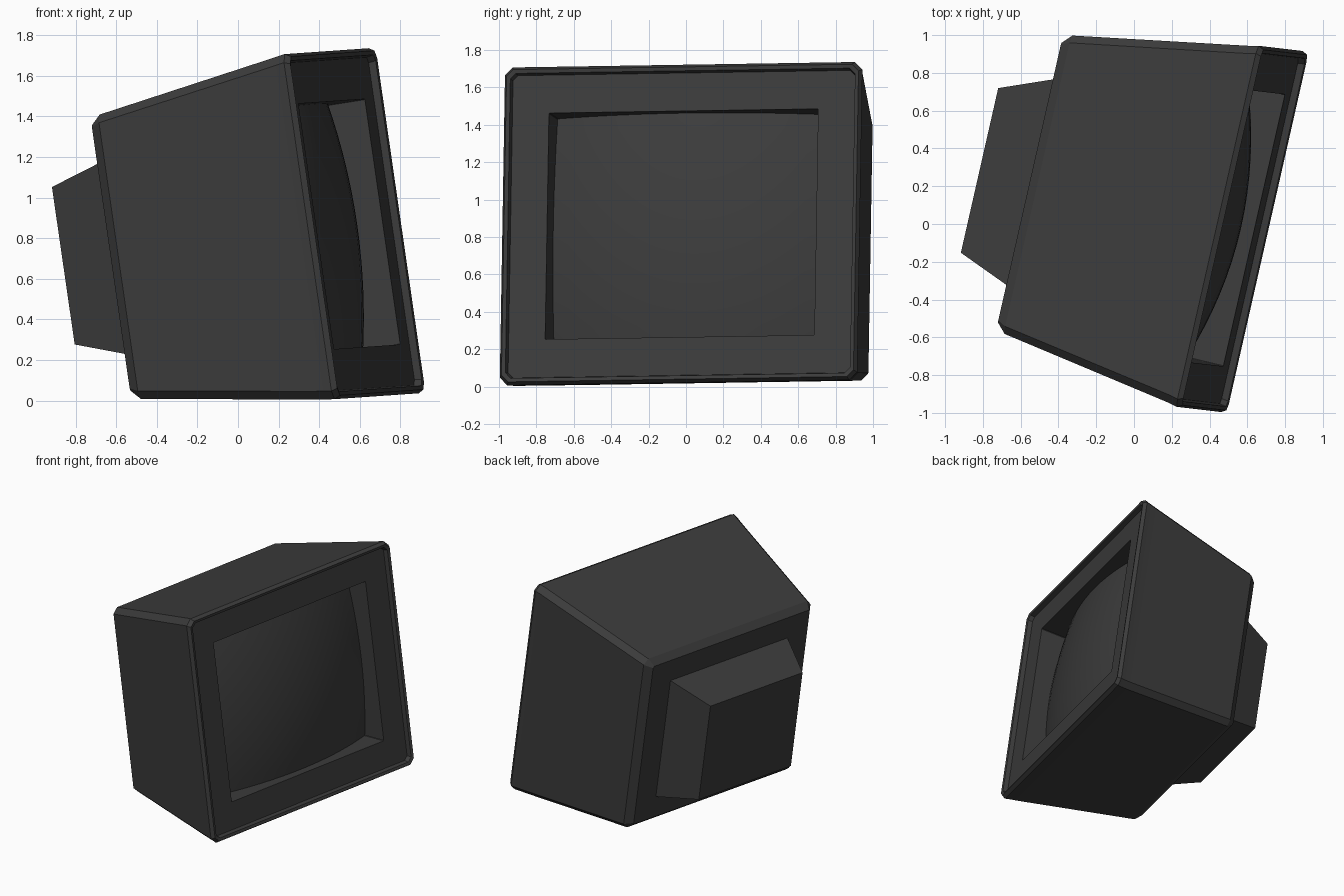
import bpy, bmesh, math
from mathutils import Vector

if "Cube" in bpy.data.objects:
    bpy.data.objects.remove(bpy.data.objects["Cube"])

# Local frame of the tilted monitor: W across the screen, U up, N out of the screen
C = Vector((0.5775, -0.03, 0.875))
N = Vector((0.964, -0.221, 0.143)).normalized()
W = Vector((0.221, 0.975, 0.0154))
W = (W - N * W.dot(N)).normalized()
U = N.cross(W)

grey = bpy.data.materials.new("dark grey plastic")
grey.diffuse_color = (0.045, 0.045, 0.045, 1)
grey.use_nodes = True
grey.node_tree.nodes["Principled BSDF"].inputs["Base Color"].default_value = grey.diffuse_color


def place(w, u, n):
    return C + W * w + U * u + N * n


def finish(name, bm, angle=30):
    me = bpy.data.meshes.new(name)
    for f in bm.faces:
        f.smooth = True
    bm.to_mesh(me)
    bm.free()
    me.set_sharp_from_angle(angle=math.radians(angle))
    me.materials.append(grey)
    ob = bpy.data.objects.new(name, me)
    bpy.context.collection.objects.link(ob)
    return ob


def outline(hw, top, bot, c):
    """Rectangle with corners cut by c, counterclockwise seen from the front."""
    if c == 0:
        return [(-hw, bot), (hw, bot), (hw, top), (-hw, top)]
    return [(-hw + c, bot), (hw - c, bot), (hw, bot + c), (hw, top - c),
            (hw - c, top), (-hw + c, top), (-hw, top - c), (-hw, bot + c)]


def loft(name, rings):
    """Skin rings of (n, half width, top, bottom, corner cut), capped at the back."""
    bm = bmesh.new()
    loops = [[bm.verts.new(place(w, u, n)) for w, u in outline(hw, t, b, c)]
             for n, hw, t, b, c in rings]
    k = len(loops[0])
    for lo, hi in zip(loops, loops[1:]):
        for i in range(k):
            j = (i + 1) % k
            bm.faces.new((lo[i], lo[j], hi[j], hi[i]))
    bm.faces.new(loops[0][::-1])
    return finish(name, bm)


# Casing: bevelled back, tapered sides, raised lip, recessed bezel, screen well
loft("casing", [
    (-1.075, 0.760, 0.655, -0.668, 0.012),
    (-1.025, 0.810, 0.700, -0.715, 0.040),
    (-0.120, 0.960, 0.842, -0.848, 0.042),
    (-0.060, 0.970, 0.852, -0.855, 0.042),
    (-0.018, 0.980, 0.858, -0.860, 0.042),
    (0.010, 0.965, 0.842, -0.845, 0.036),
    (0.005, 0.945, 0.822, -0.825, 0.030),
    (-0.030, 0.938, 0.815, -0.818, 0.028),
    (-0.030, 0.738, 0.610, -0.612, 0.003),
    (-0.240, 0.736, 0.608, -0.610, 0.003),
])

# Tube housing on the back
loft("rear_housing", [
    (-1.389, 0.447, 0.387, -0.397, 0),
    (-1.070, 0.570, 0.480, -0.497, 0),
])

# Bulging screen glass
bm = bmesh.new()
S = 16
grid = []
for r in range(S + 1):
    v = 2 * r / S - 1
    row = []
    for q in range(S + 1):
        h = 2 * q / S - 1
        depth = 0.015 + 0.13 * h * h + 0.06 * v * v
        row.append(bm.verts.new(place(0.738 * h, 0.611 * v, -0.03 - depth)))
    grid.append(row)
for r in range(S):
    for q in range(S):
        bm.faces.new((grid[r][q], grid[r][q + 1], grid[r + 1][q + 1], grid[r + 1][q]))
finish("screen", bm, 60)
